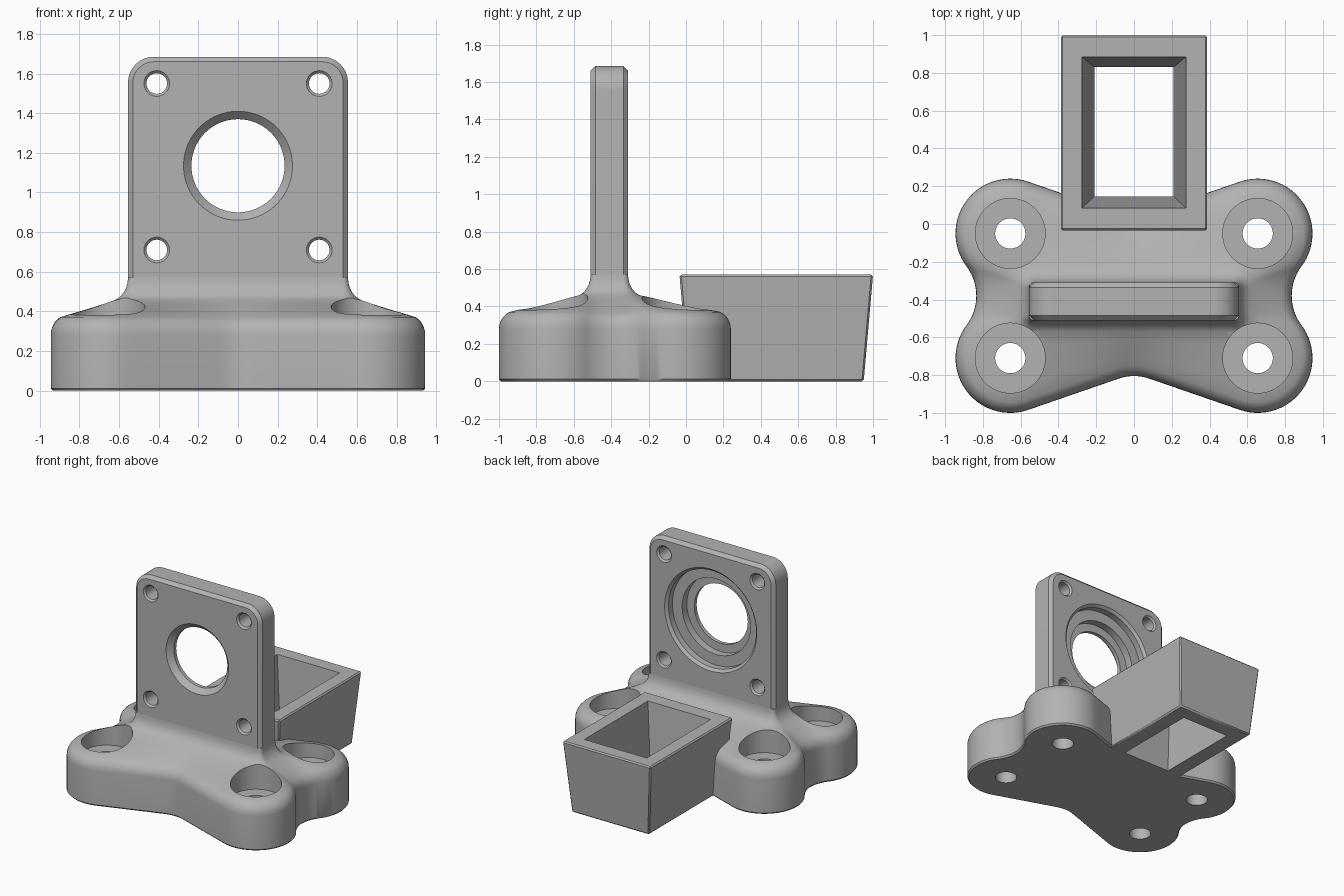
import bpy, bmesh, math
from math import sin, cos, radians, pi
from mathutils import Vector

if "Cube" in bpy.data.objects:
    bpy.data.objects.remove(bpy.data.objects["Cube"], do_unlink=True)

grey = bpy.data.materials.new("plain_grey")
grey.use_nodes = True
grey.diffuse_color = (0.45, 0.45, 0.45, 1)
grey.node_tree.nodes["Principled BSDF"].inputs["Base Color"].default_value = grey.diffuse_color


def loft(name, rings):
    """Closed solid through equal-length rings of points."""
    bm = bmesh.new()
    loops = [[bm.verts.new(p) for p in ring] for ring in rings]
    n = len(loops[0])
    for a, b in zip(loops, loops[1:]):
        for i in range(n):
            j = (i + 1) % n
            bm.faces.new((a[i], a[j], b[j], b[i]))
    bm.faces.new(loops[0])
    bm.faces.new(loops[-1])
    bmesh.ops.recalc_face_normals(bm, faces=bm.faces)
    mesh = bpy.data.meshes.new(name)
    bm.to_mesh(mesh)
    bm.free()
    mesh.materials.append(grey)
    obj = bpy.data.objects.new(name, mesh)
    bpy.context.collection.objects.link(obj)
    return obj


def lathe(center, profile, along_y=False, n=64):
    """Turned cutter; profile is (radius, position along the axis)."""
    c = Vector(center)
    rings = []
    for r, h in profile:
        ring = []
        for i in range(n):
            u, v = r * cos(2 * pi * i / n), r * sin(2 * pi * i / n)
            ring.append(c + Vector((u, h, v) if along_y else (u, v, h)))
        rings.append(ring)
    return loft("cutter", rings)


def activate(obj):
    bpy.ops.object.select_all(action='DESELECT')
    obj.select_set(True)
    bpy.context.view_layer.objects.active = obj


def apply(obj, kind, **settings):
    activate(obj)
    mod = obj.modifiers.new(kind, kind)
    for key, value in settings.items():
        setattr(mod, key, value)
    bpy.ops.object.modifier_apply(modifier=mod.name)


def cut(obj, cutters):
    for c in cutters:
        apply(obj, 'BOOLEAN', operation='DIFFERENCE', solver='EXACT', object=c)
        bpy.data.objects.remove(c, do_unlink=True)


def rect(half_x, y0, y1, z):
    return [(-half_x, y0, z), (half_x, y0, z), (half_x, y1, z), (-half_x, y1, z)]


def arc(cx, cy, r, a0, a1, n):
    return [(cx + r * cos(radians(a0 + (a1 - a0) * i / n)),
             cy + r * sin(radians(a0 + (a1 - a0) * i / n))) for i in range(n + 1)]


# Foot outline: one quarter, mirrored to four lobes with concave flanks
MID_Y, LOBE_X, LOBE_V, LOBE_R = -0.38, 0.655, 0.33, 0.29
notch = arc(0, 0.425 + 0.25, 0.25, -90, -71, 4)
lobe = arc(LOBE_X, LOBE_V, LOBE_R, 109, -36.87, 28)
flank = arc(1.095, 0, 0.26, 143.13, 180, 8)
(ax, ay), (bx, by) = notch[-1], lobe[0]
line = [(ax + (bx - ax) * i / 8, ay + (by - ay) * i / 8) for i in range(1, 8)]
quarter = notch + line + lobe + flank[1:]
half = quarter + [(x, -y) for x, y in reversed(quarter[:-1])]
outline = half + [(-x, y) for x, y in reversed(half[1:-1])]
outline = [Vector((x, y + MID_Y)) for x, y in outline]

# Foot surface: rounded rim, slope, then fillet up to the plate
PLATE_Y, PLATE_X = -0.41, 0.555
inner = []
for p in outline:
    core = Vector((max(-0.53, min(0.53, p.x)),
                   max(PLATE_Y - 0.075, min(PLATE_Y + 0.075, p.y))))
    inner.append(core + (p - core).normalized() * 0.025)


def ring_at(dist_of, z):
    ring = []
    for p, q in zip(outline, inner):
        full = (q - p).length
        ring.append((*(p + (q - p) * (dist_of(full) / full)), z))
    return ring


rings = [ring_at(lambda D: 0.012, 0), ring_at(lambda D: 0, 0.012)]
for i in range(6):
    a = radians(13 * i)
    rings.append(ring_at(lambda D: 0.1 * (1 - cos(a)), 0.28 + 0.1 * sin(a)))
d0, z0 = 0.1 * (1 - cos(a)), 0.28 + 0.1 * sin(a)
a = radians(25)
d1, z1 = 0.1 * (1 - sin(a)), 0.45 + 0.12 * (1 - cos(a))
for s in (0.25, 0.5, 0.75):
    rings.append(ring_at(lambda D: d0 + (D - d1 - d0) * s, z0 + (z1 - z0) * s))
for i in range(6):
    a = radians(25 + 13 * i)
    rings.append(ring_at(lambda D: D - 0.1 * (1 - sin(a)), 0.45 + 0.12 * (1 - cos(a))))
foot = loft("foot", rings)

# Counterbored bolt holes and clearance for the tray opening
opening = [rect(0.2035, 0.151, 0.8245, -0.057), rect(0.2815, 0.079, 0.8905, 0.627)]
bolt = [(0.08, -0.1), (0.08, 0.27), (0.185, 0.27), (0.185, 0.8)]
cut(foot, [lathe((sx * LOBE_X, MID_Y + sy * LOBE_V, 0), bolt)
           for sx in (-1, 1) for sy in (-1, 1)] + [loft("cutter", opening)])

# Upright plate with rounded top corners and chamfered rims
TOP, CORNER = 1.685, 0.13
side = arc(PLATE_X - CORNER, TOP - CORNER, CORNER, 0, 90, 12)
profile = [(PLATE_X, 0.2)] + side
profile += [(-x, z) for x, z in reversed(profile)]
plate = loft("upright_plate", [[(x, y, z) for x, z in profile]
                               for y in (PLATE_Y - 0.1, PLATE_Y + 0.1)])
apply(plate, 'BEVEL', width=0.025, segments=1, limit_method='ANGLE', angle_limit=radians(60))

# Stepped centre bore and four screw holes with chamfered mouths
bore = [(0.285, -0.11), (0.235, -0.06), (0.235, -0.03), (0.3, -0.03), (0.3, 0.03),
        (0.385, 0.03), (0.385, 0.08), (0.415, 0.11)]
screw = [(0.075, -0.11), (0.052, -0.087), (0.052, 0.087), (0.075, 0.11)]
cutters = [lathe((0, PLATE_Y, 1.135), bore, True, 96)]
cutters += [lathe((x, PLATE_Y, z), screw, True, 32) for x in (-0.41, 0.41) for z in (0.71, 1.55)]
cut(plate, cutters)

# Tapered open tray behind the foot
tray = loft("rear_tray", [rect(0.34, 0.015, 0.95, 0), rect(0.388, -0.035, 1.0, 0.57)])
apply(tray, 'BEVEL', width=0.01, segments=1, limit_method='ANGLE', angle_limit=radians(30))
cut(tray, [loft("cutter", opening)])

for obj in (foot, plate, tray):
    activate(obj)
    bpy.ops.object.shade_smooth_by_angle(angle=radians(35))
